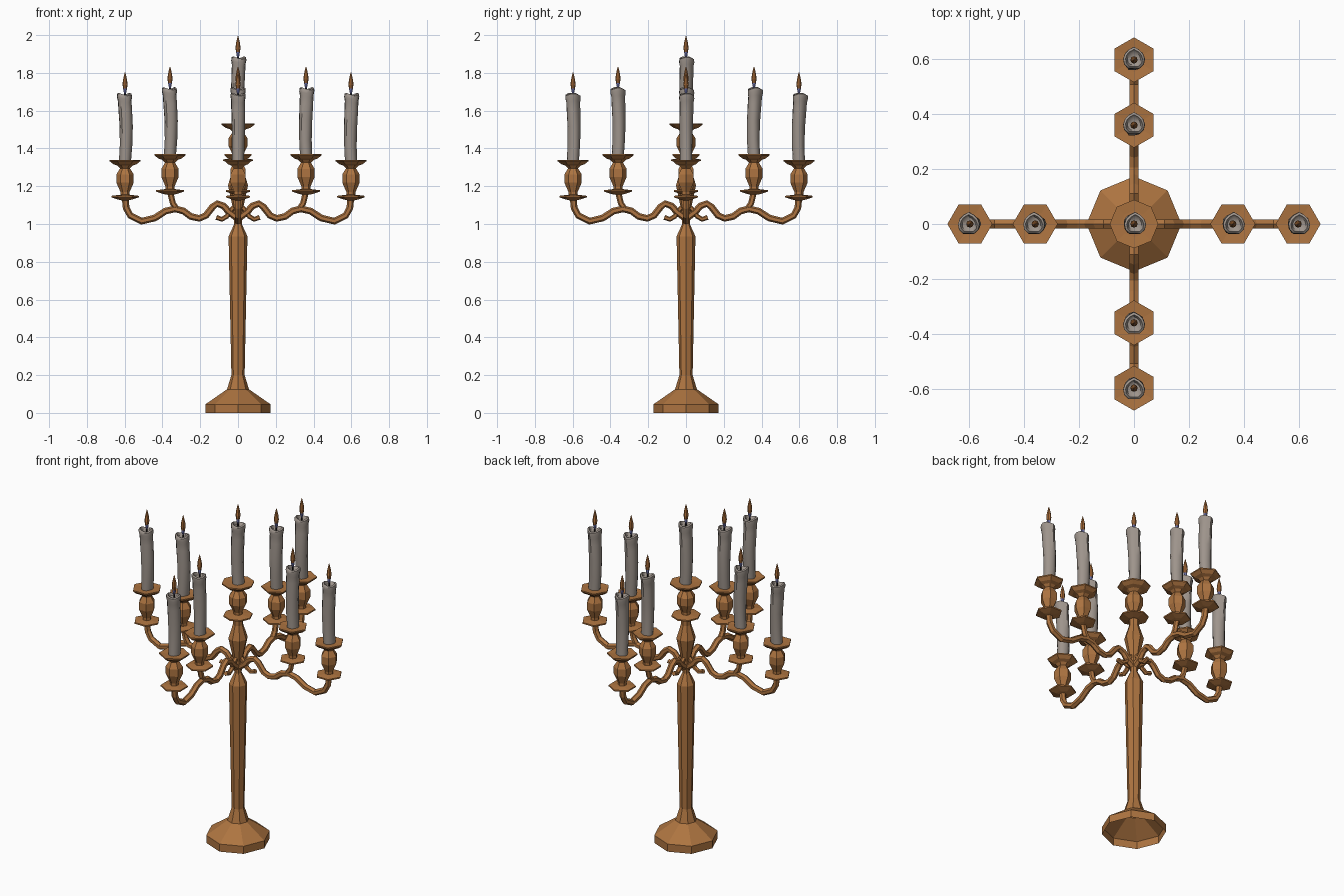
import bpy, bmesh, math
from mathutils import Vector

if "Cube" in bpy.data.objects:
    bpy.data.objects.remove(bpy.data.objects["Cube"])


def material(name, col):
    m = bpy.data.materials.new(name)
    m.diffuse_color = (*col, 1)
    m.use_nodes = True
    m.node_tree.nodes["Principled BSDF"].inputs["Base Color"].default_value = m.diffuse_color
    return m


COPPER = material("copper", (0.42, 0.175, 0.052))
WAX = material("grey_wax", (0.34, 0.295, 0.26))
WICK = material("black_wick", (0.015, 0.012, 0.012))
ORANGE = material("flame_orange", (0.45, 0.17, 0.045))
BLUE = material("flame_blue", (0.27, 0.29, 0.7))


def skin(name, rings, mats, cap_start=True, cap_end=True, rule=None, smooth=False):
    """Join a list of equal rings of points into one surface."""
    bm = bmesh.new()
    vs = [[bm.verts.new(p) for p in ring] for ring in rings]
    n = len(rings[0])
    for a, b in zip(vs, vs[1:]):
        for i in range(n):
            j = (i + 1) % n
            bm.faces.new((a[i], a[j], b[j], b[i]))
    if cap_start:
        bm.faces.new(vs[0][::-1])
    if cap_end:
        bm.faces.new(vs[-1])
    bmesh.ops.recalc_face_normals(bm, faces=bm.faces)
    if rule:
        for f in bm.faces:
            f.material_index = rule(f.calc_center_median())
    me = bpy.data.meshes.new(name)
    bm.to_mesh(me)
    bm.free()
    for m in mats:
        me.materials.append(m)
    ob = bpy.data.objects.new(name, me)
    bpy.context.collection.objects.link(ob)
    if smooth:
        bpy.context.view_layer.objects.active = ob
        ob.select_set(True)
        bpy.ops.object.shade_smooth_by_angle(angle=math.radians(50))
        ob.select_set(False)
    return ob


def lathe(name, profile, n, mats, at=(0, 0, 0), turn=0, **kw):
    rings = []
    for r, z in profile:
        ring = []
        for i in range(n):
            t = turn + 2 * math.pi * i / n
            ring.append((at[0] + r * math.cos(t), at[1] + r * math.sin(t), at[2] + z))
        rings.append(ring)
    return skin(name, rings, mats, **kw)


def tube(name, path, radius, turn):
    """Six-sided bar along a path of (distance from axis, height)."""
    pts = [Vector(p) for p in path]
    side = Vector((-math.sin(turn), math.cos(turn), 0))
    rings = []
    for k, p in enumerate(pts):
        d = (pts[min(k + 1, len(pts) - 1)] - pts[max(k - 1, 0)]).normalized()
        nrm = Vector((-d.y * math.cos(turn), -d.y * math.sin(turn), d.x))
        c = Vector((p.x * math.cos(turn), p.x * math.sin(turn), p.y))
        rings.append([c + radius * (math.cos(i * math.pi / 3) * nrm
                                    + math.sin(i * math.pi / 3) * side) for i in range(6)])
    return skin(name, rings, [COPPER])


def candle(label, x, y, z, turn):
    # Wax body: uneven rim and a slight waver
    n = 12
    profile = [(0.032, -0.01), (0.033, 0.08), (0.035, 0.18), (0.036, 0.27), (0.036, 0.31),
               (0.040, 0.33), (0.039, 0.347), (0.031, 0.352), (0.024, 0.338), (0.008, 0.335)]
    rings = []
    for r, h in profile:
        ring = []
        lean = 0.005 * math.sin(h * 12)
        for i in range(n):
            t = turn + 2 * math.pi * i / n
            rr = r * (1 + 0.06 * math.sin(3 * t + 9 * h) + 0.04 * math.sin(5 * t))
            dz = 0.006 * math.sin(2 * t + 1) if 0.3 < h < 0.36 and r > 0.028 else 0
            ring.append((x + rr * math.cos(t) - lean * math.cos(turn),
                         y + rr * math.sin(t) - lean * math.sin(turn), z + h + dz))
        rings.append(ring)
    skin(label + "_candle", rings, [WAX], smooth=True)
    lathe(label + "_wick", [(0.005, 0.33), (0.004, 0.385)], 6, [WICK], (x, y, z))
    lathe(label + "_flame", [(0.004, 0.352), (0.008, 0.364), (0.010, 0.38), (0.0135, 0.40),
                             (0.011, 0.425), (0.005, 0.452), (0.0008, 0.467)],
          8, [ORANGE, BLUE], (x, y, z), rule=lambda c: 1 if c.z < z + 0.378 else 0)


# Foot and column, open underneath
lathe("foot_and_column",
      [(0.173, 0), (0.173, 0.045), (0.058, 0.125), (0.035, 0.20), (0.05, 0.935), (0.02, 1.0),
       (0.024, 1.07), (0.053, 1.205), (0.028, 1.285), (0.028, 1.32)],
      8, [COPPER], cap_start=False)

# Candle holder: drip dish, bulb and top plate, measured down from the plate
HOLDER = [(0.018, -0.212), (0.035, -0.208), (0.073, -0.196), (0.073, -0.188), (0.024, -0.182),
          (0.024, -0.168), (0.046, -0.118), (0.046, -0.075), (0.026, -0.042), (0.04, -0.028),
          (0.062, -0.02), (0.082, -0.004), (0.082, 0.003), (0.045, 0.0)]

# Central holder is eight-sided and slightly wider
lathe("centre_holder", [(r * 1.08, z) for r, z in HOLDER], 8, [COPPER], (0, 0, 1.53))
candle("centre", 0, 0, 1.53, 0)

# Four arms, each with an outer and an inner candle
ARM = [(0.01, 1.035), (0.05, 1.065), (0.075, 1.095), (0.11, 1.108), (0.135, 1.09), (0.17, 1.045),
       (0.205, 1.03), (0.25, 1.04), (0.29, 1.07), (0.335, 1.08), (0.385, 1.068), (0.44, 1.032),
       (0.51, 1.015), (0.57, 1.045), (0.592, 1.085), (0.597, 1.135)]
BRANCH = [(0.29, 1.066), (0.325, 1.08), (0.345, 1.11), (0.358, 1.165)]
CURL = [(0.01, 1.10), (0.035, 1.075), (0.06, 1.04), (0.085, 1.025), (0.115, 1.035)]
for k, label in enumerate(("right", "back", "left", "front")):
    a = k * math.pi / 2
    tube(label + "_arm", ARM, 0.018, a)
    tube(label + "_branch", BRANCH, 0.016, a)
    tube(label + "_curl", CURL, 0.013, a)
    for part, r, z in (("outer", 0.598, 1.337), ("inner", 0.36, 1.367)):
        x, y = r * math.cos(a), r * math.sin(a)
        name = f"{label}_{part}"
        lathe(name + "_holder", HOLDER, 6, [COPPER], (x, y, z), a)
        candle(name, x, y, z, a)
